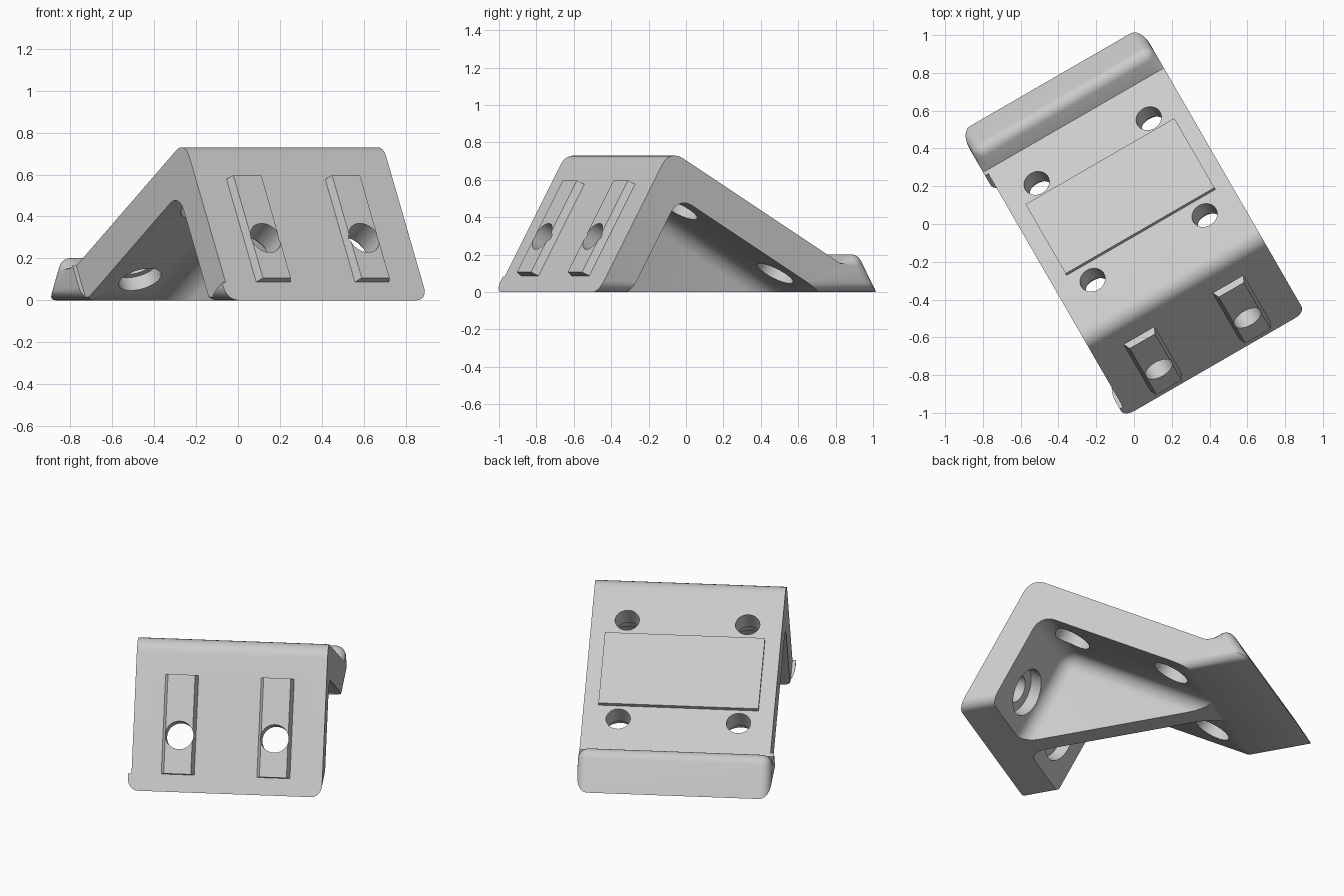
import bpy, bmesh, math
from mathutils import Matrix, Vector

if "Cube" in bpy.data.objects:
    bpy.data.objects.remove(bpy.data.objects["Cube"], do_unlink=True)

grey = bpy.data.materials.new("light_grey")
grey.use_nodes = True
grey.diffuse_color = (0.6, 0.6, 0.6, 1)
grey.node_tree.nodes["Principled BSDF"].inputs["Base Color"].default_value = (0.6, 0.6, 0.6, 1)

LEFT, RIGHT = -0.555, 0.55
FRONT_THICK, SLOPE_THICK = 0.175, 0.19          # plate thicknesses
SLOPE = Vector((0, 0.5, 0.866)).normalized()    # outward normal of long plate
FRONT = Vector((0, -0.866, 0.5)).normalized()   # outward normal of short plate
TAN = math.tan(math.radians(30))
COS = math.cos(math.radians(30))
PEAK = (-0.418, 0.762)


def slope_point(u, v):
    return Vector((u, v, PEAK[1] - TAN * (v - PEAK[0])))


def front_point(u, z):
    return Vector((u, PEAK[0] - TAN * (PEAK[1] - z), z))


def frame(point, n):
    """Local frame lying on a plate: x across, y along, z outward."""
    x = Vector((1, 0, 0))
    m = Matrix((x, n.cross(x), n)).transposed().to_4x4()
    m.translation = point
    return m


def finish(bm, name):
    bmesh.ops.recalc_face_normals(bm, faces=bm.faces)
    mesh = bpy.data.meshes.new(name)
    bm.to_mesh(mesh)
    bm.free()
    mesh.materials.append(grey)
    ob = bpy.data.objects.new(name, mesh)
    bpy.context.collection.objects.link(ob)
    return ob


def prism(profile, u0, u1):
    """Extrude a side profile across the width."""
    bm = bmesh.new()
    face = bm.faces.new([bm.verts.new((u0, v, z)) for v, z in profile])
    new = bmesh.ops.extrude_face_region(bm, geom=[face])["geom"]
    bmesh.ops.translate(bm, vec=(u1 - u0, 0, 0),
                        verts=[g for g in new if isinstance(g, bmesh.types.BMVert)])
    bmesh.ops.recalc_face_normals(bm, faces=bm.faces)
    return bm


def round_edges(bm, rule, width):
    edges = [e for e in bm.edges if rule(e.verts[0].co, e.verts[1].co)]
    bmesh.ops.bevel(bm, geom=edges, offset=width, segments=6,
                    profile=0.5, affect='EDGES', clamp_overlap=False)


def crosswise(point):
    """Rule for the edge running across the width through a profile point."""
    return lambda a, b: all(abs(c.y - point[0]) + abs(c.z - point[1]) < 0.001 for c in (a, b))


def drill(name, point, n, radius, near, far):
    """Cylinder along a plate normal, from depth near to depth far."""
    bm = bmesh.new()
    bmesh.ops.create_cone(bm, cap_ends=True, segments=40, radius1=radius,
                          radius2=radius, depth=far - near)
    bm.transform(frame(point - n * (near + far) / 2, n))
    return finish(bm, name)


def raised_block(name, point, n, width, length, height, taper=1.0):
    bm = bmesh.new()
    bmesh.ops.create_cube(bm, size=1)
    for v in bm.verts:
        w = width * (taper if v.co.z > 0 else 1)
        v.co = (v.co.x * w, v.co.y * length, height if v.co.z > 0 else -0.02)
    bm.transform(frame(point, n))
    return finish(bm, name)


def combine(target, tool, operation):
    mod = target.modifiers.new(tool.name, 'BOOLEAN')
    mod.operation = operation
    mod.solver = 'EXACT'
    mod.object = tool
    bpy.context.view_layer.objects.active = target
    bpy.ops.object.modifier_apply(modifier=mod.name)
    bpy.data.objects.remove(tool, do_unlink=True)


# Solid wedge with a raised lip at the back foot
base_front = (PEAK[0] - TAN * PEAK[1], 0)
valley = (0.636, slope_point(0, 0.636).z)
ridge = (0.757, 0.224)
base_back = (0.883, 0)
bm = prism([base_front, PEAK, valley, ridge, base_back], LEFT, RIGHT)


def foot_rim(a, b):
    """Ridge, the side edges of the foot and the long bottom side edges."""
    if abs(a.x - b.x) > 0.001:
        return crosswise(ridge)(a, b)
    on_bottom = a.z < 0.001 and b.z < 0.001
    return on_bottom or min(a.y, b.y) > 0.6


round_edges(bm, foot_rim, 0.06)
round_edges(bm, crosswise(PEAK), 0.087)
bracket = finish(bm, "angle_bracket")

# Hollow pockets on both sides of the central web
inner_front = base_front[0] + FRONT_THICK / COS
inner_back = PEAK[0] + (PEAK[1] - SLOPE_THICK / COS) / TAN
inner_peak = Vector((0, *PEAK)) - SLOPE_THICK * SLOPE - FRONT_THICK * FRONT
drop = 0.2
pocket = [(inner_front - drop * TAN, -drop), (inner_peak.y, inner_peak.z),
          (inner_back + drop / TAN, -drop)]
for side in (-1, 1):
    web = 0.06 * side
    bm = prism(pocket, web, side * 0.8)
    at_web = lambda a, b: abs(a.x - web) < 0.001 and abs(b.x - web) < 0.001 and max(a.z, b.z) > 0
    at_peak = crosswise(pocket[1])
    round_edges(bm, lambda a, b: at_web(a, b) or at_peak(a, b), 0.09)
    combine(bracket, finish(bm, "pocket_cutter"), 'DIFFERENCE')

# Shallow side cut that leaves lips at the feet
lip_cut = [(-0.92, 0.148), (-0.5, -0.095), (0.46, -0.106), (0.67, 0.258), (0.6, 1), (-0.92, 1)]
combine(bracket, finish(prism(lip_cut, LEFT - 0.1, LEFT + 0.02), "lip_cutter"), 'DIFFERENCE')

# Raised keys on the front plate and raised pad on the long plate
for u in (-0.272, 0.272):
    combine(bracket, raised_block("front_key", front_point(u, 0.332), FRONT,
                                  0.205, 0.566, 0.04, 0.75), 'UNION')
combine(bracket, raised_block("long_plate_pad", slope_point(0.01, 0.155), SLOPE,
                              0.91, 0.49, 0.022), 'UNION')

# Bolt holes with counterbores on the inner side
holes = [(front_point(u, 0.278), FRONT, FRONT_THICK, 0.08, 0.138) for u in (-0.27, 0.272)]
holes += [(slope_point(u, v), SLOPE, SLOPE_THICK, 0.069, 0.105)
          for u in (-0.338, 0.347) for v in (-0.147, 0.445)]
for point, n, thick, radius, bore in holes:
    combine(bracket, drill("hole_cutter", point, n, radius, -0.1, thick + 0.06), 'DIFFERENCE')
    combine(bracket, drill("bore_cutter", point, n, bore, thick - 0.07, thick + 0.07), 'DIFFERENCE')

# Turn the bracket to its resting direction
bracket.data.transform(Matrix.Rotation(math.radians(30), 4, 'Z'))
bpy.ops.object.select_all(action='DESELECT')
bracket.select_set(True)
bpy.context.view_layer.objects.active = bracket
bpy.ops.object.shade_smooth_by_angle(angle=math.radians(35))
